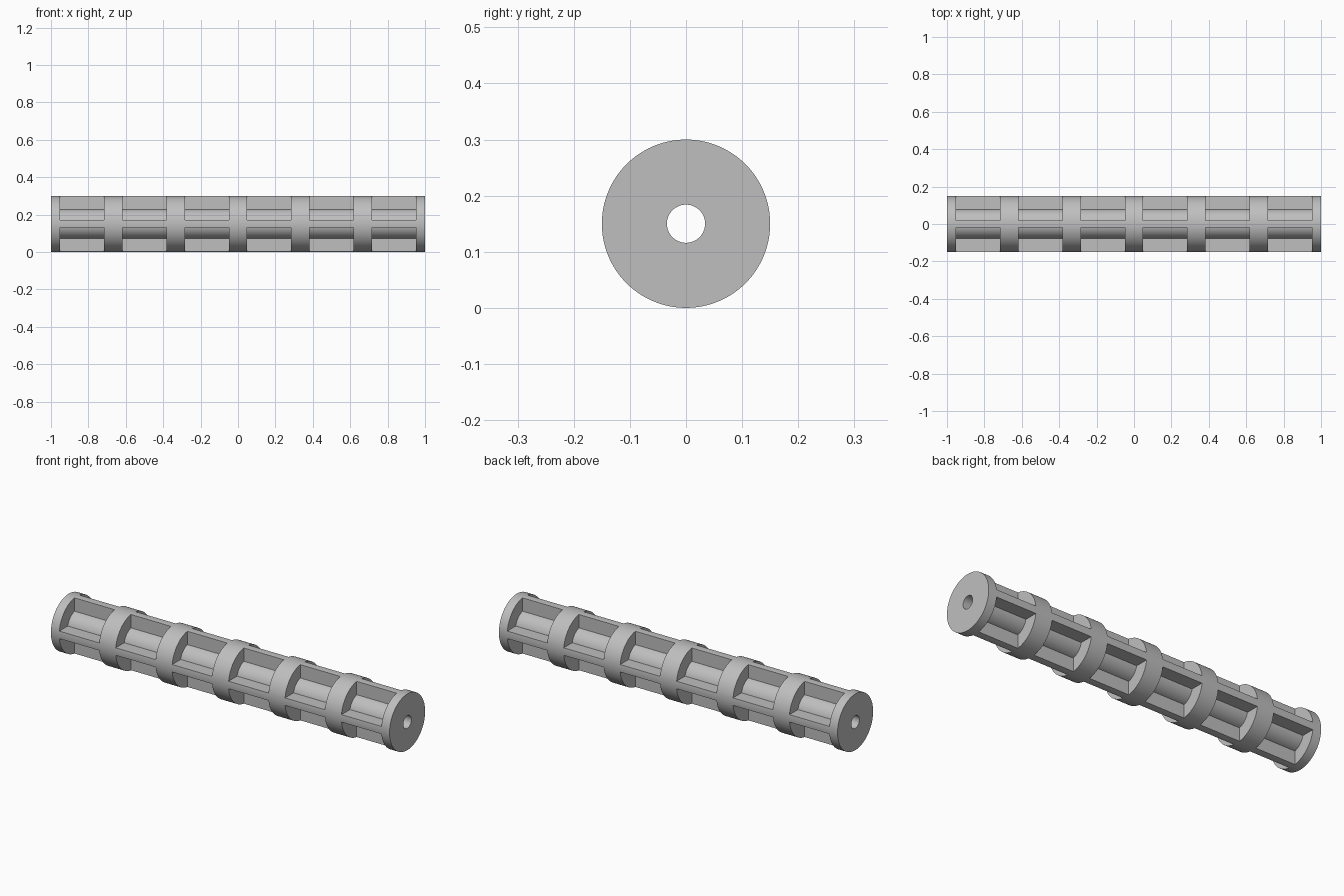
import bpy, bmesh
from math import asin, cos, sin, pi, radians

if "Cube" in bpy.data.objects:
    bpy.data.objects.remove(bpy.data.objects["Cube"], do_unlink=True)

OUTER, CORE, BORE = 0.15, 0.08, 0.034
RIB = 0.02            # half thickness of the long ribs
HALF_POCKET = 0.118   # half length of a pocket
POCKETS = 6
ARC, TIP = 24, 4      # segments across a pocket and across a rib tip

grey = bpy.data.materials.new("light_grey")
grey.use_nodes = True
colour = (0.52, 0.52, 0.52, 1)
grey.diffuse_color = colour
grey.node_tree.nodes["Principled BSDF"].inputs["Base Color"].default_value = colour


def ring_angles(radius):
    """Angles round the axis: a rib tip, then a pocket arc, in each quadrant."""
    edge = asin(RIB / radius)
    angles = []
    for quarter in range(4):
        base = quarter * pi / 2
        angles += [base - edge + 2 * edge * i / TIP for i in range(TIP)]
        angles += [base + edge + (pi / 2 - 2 * edge) * i / ARC for i in range(ARC)]
    return angles


bm = bmesh.new()
outer_angles, core_angles = ring_angles(OUTER), ring_angles(CORE)
COUNT = len(outer_angles)


def ring(x, radius, angles):
    return [bm.verts.new((x, radius * cos(a), OUTER + radius * sin(a))) for a in angles]


def is_pocket(i):
    return i % (TIP + ARC) >= TIP


def strip(a, b, keep=lambda i: True):
    """Join two rings with quads wherever keep allows it."""
    for i in range(COUNT):
        j = (i + 1) % COUNT
        if keep(i):
            bm.faces.new((a[i], a[j], b[j], b[i]))


# Solid bands and the pockets between them
left_end = last = ring(-1, OUTER, outer_angles)
for p in range(POCKETS):
    centre = (2 * p + 1) / POCKETS - 1
    x0, x1 = centre - HALF_POCKET, centre + HALF_POCKET
    start, end = ring(x0, OUTER, outer_angles), ring(x1, OUTER, outer_angles)
    floor0, floor1 = ring(x0, CORE, core_angles), ring(x1, CORE, core_angles)
    strip(last, start)
    strip(start, end, lambda i: not is_pocket(i))    # rib tips
    strip(floor0, floor1, is_pocket)                 # round core
    strip(start, floor0, is_pocket)                  # pocket end walls
    strip(floor1, end, is_pocket)
    for q in range(4):                               # rib sides
        for i in (q * (TIP + ARC), q * (TIP + ARC) + TIP):
            bm.faces.new((start[i], end[i], floor1[i], floor0[i]))
    last = end
right_end = ring(1, OUTER, outer_angles)
strip(last, right_end)

# Flat ends and the bore through the axis
bore_left, bore_right = ring(-1, BORE, outer_angles), ring(1, BORE, outer_angles)
strip(left_end, bore_left)
strip(bore_left, bore_right)
strip(bore_right, right_end)

bmesh.ops.delete(bm, geom=[v for v in bm.verts if not v.link_faces], context='VERTS')
bmesh.ops.recalc_face_normals(bm, faces=bm.faces)
mesh = bpy.data.meshes.new("ribbed_roller")
bm.to_mesh(mesh)
bm.free()
mesh.materials.append(grey)
roller = bpy.data.objects.new("ribbed_roller", mesh)
bpy.context.collection.objects.link(roller)
bpy.context.view_layer.objects.active = roller
roller.select_set(True)
bpy.ops.object.shade_smooth_by_angle(angle=radians(30))
